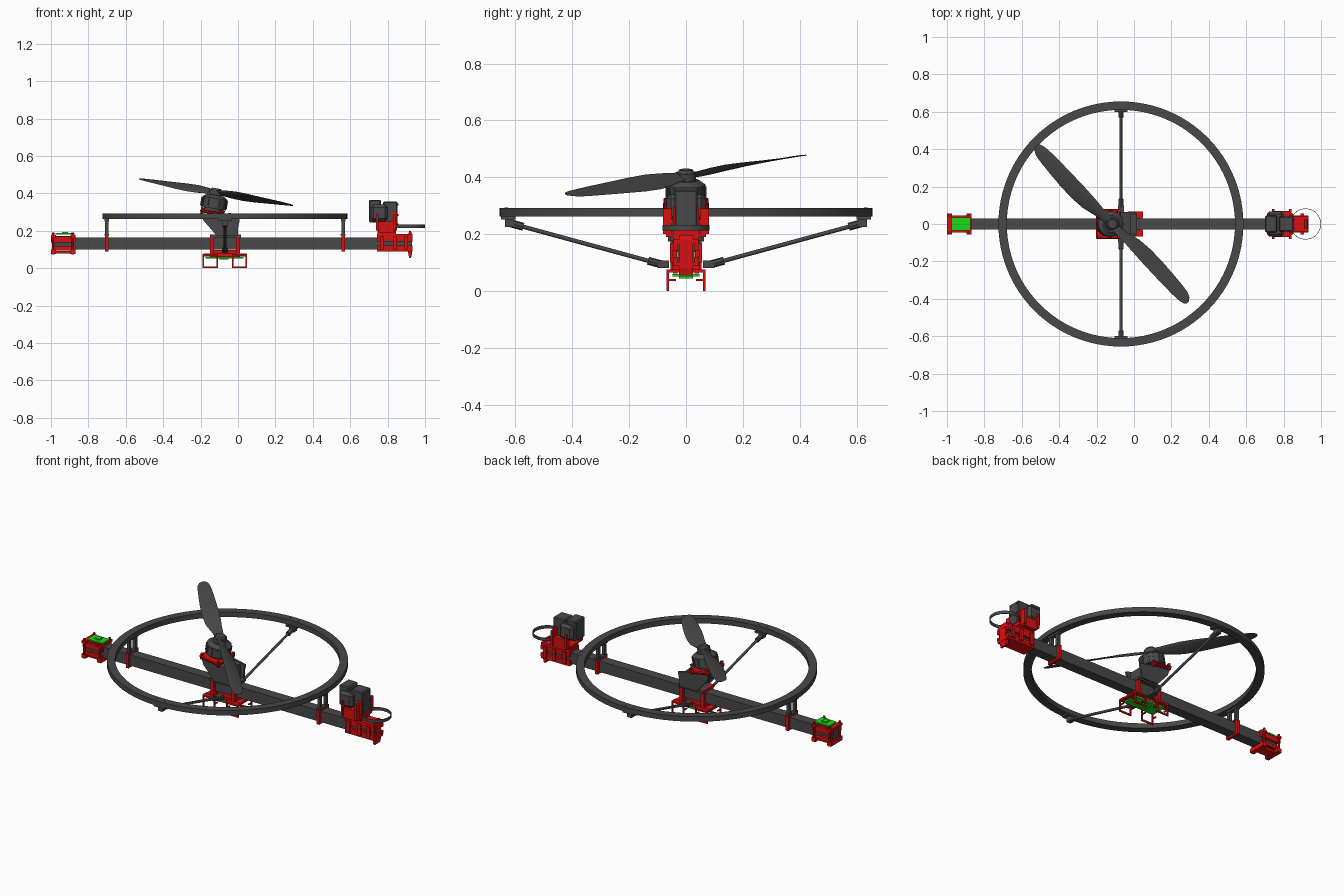
import bpy, bmesh, math
from mathutils import Vector, Matrix

if "Cube" in bpy.data.objects:
    bpy.data.objects.remove(bpy.data.objects["Cube"])


def material(name, rgb):
    m = bpy.data.materials.new(name)
    m.diffuse_color = (*rgb, 1)
    m.use_nodes = True
    m.node_tree.nodes["Principled BSDF"].inputs["Base Color"].default_value = m.diffuse_color
    return m


DARK = material("dark_grey", (0.065, 0.065, 0.065))
RED = material("red", (0.7, 0.005, 0.005))
GREEN = material("green", (0.01, 0.7, 0.01))
CX = -0.07            # ring centre
# tilted frame for the motor and propeller
TILT = Matrix.Translation((-0.118, 0, 0.405)) @ Matrix.Rotation(0.17, 4, 'Y')


def finish(name, bm, mat, frame=None, smooth=False):
    bmesh.ops.recalc_face_normals(bm, faces=bm.faces)
    me = bpy.data.meshes.new(name)
    bm.to_mesh(me)
    bm.free()
    ob = bpy.data.objects.new(name, me)
    bpy.context.collection.objects.link(ob)
    me.materials.append(mat)
    if frame is not None:
        ob.matrix_world = frame
    if smooth:
        bpy.ops.object.select_all(action='DESELECT')
        ob.select_set(True)
        bpy.context.view_layer.objects.active = ob
        bpy.ops.object.shade_smooth_by_angle(angle=math.radians(35))
    return ob


def box(name, x, y, z, mat=DARK, frame=None, bevel=0):
    bm = bmesh.new()
    bmesh.ops.create_cube(bm, size=1)
    for v in bm.verts:
        v.co = [(r[0] + r[1]) / 2 + c * (r[1] - r[0]) for c, r in zip(v.co, (x, y, z))]
    if bevel:
        bmesh.ops.bevel(bm, geom=bm.edges[:], offset=bevel, segments=1, affect='EDGES')
    return finish(name, bm, mat, frame)


def boxes_y(name, x, y, z, mat=DARK):
    for s in (-1, 1):
        box(name, x, sorted((s * y[0], s * y[1])), z, mat)


def rod(name, a, b, r, mat=DARK, r2=None, n=24, frame=None):
    a, b = Vector(a), Vector(b)
    bm = bmesh.new()
    bmesh.ops.create_cone(bm, cap_ends=True, segments=n, radius1=r, radius2=r if r2 is None else r2,
                          depth=(b - a).length)
    rot = (b - a).to_track_quat('Z', 'Y').to_matrix().to_4x4()
    bm.transform(Matrix.Translation((a + b) / 2) @ rot)
    return finish(name, bm, mat, frame, True)


def hoop(name, cx, ro, ri, z0, z1, n=96):
    bm = bmesh.new()
    prof = [(ro, z0), (ro, z1), (ri, z1), (ri, z0)]
    rows = [[bm.verts.new((cx + r * math.cos(t), r * math.sin(t), z)) for r, z in prof]
            for t in (2 * math.pi * i / n for i in range(n))]
    for i in range(n):
        for j in range(4):
            k, m = (i + 1) % n, (j + 1) % 4
            bm.faces.new((rows[i][j], rows[k][j], rows[k][m], rows[i][m]))
    return finish(name, bm, DARK, None, True)


def extrude_xz(name, pts, y0, y1, mat=DARK):
    bm = bmesh.new()
    f = bm.faces.new([bm.verts.new((x, y0, z)) for x, z in pts])
    new = bmesh.ops.extrude_face_region(bm, geom=[f])['geom']
    for v in new:
        if isinstance(v, bmesh.types.BMVert):
            v.co.y = y1
    return finish(name, bm, mat)


def beam_clamp(name, x, w=0.018, low=0.09, high=0.175):
    boxes_y(name + "_side", (x - w / 2, x + w / 2), (0.031, 0.047), (low, high), RED)
    for z in ((low, 0.1), (0.165, high)):
        box(name + "_bar", (x - w / 2, x + w / 2), (-0.047, 0.047), z, RED)


# main beam and guard ring
box("beam", (-0.99, 0.925), (-0.03, 0.03), (0.1, 0.165))
hoop("guard_ring", CX, 0.655, 0.61, 0.262, 0.292)

# ring posts and their clamps
for x in (CX - 0.632, CX + 0.632):
    beam_clamp("ring_clamp", x)
    boxes_y("ring_post", (x - 0.009, x + 0.009), (0.018, 0.038), (0.165, 0.264))
    box("ring_post_bridge", (x - 0.012, x + 0.012), (-0.045, 0.045), (0.25, 0.263))
    box("ring_post_foot", (x - 0.013, x + 0.013), (-0.04, 0.04), (0.175, 0.183))

# diagonal struts from beam to ring
for s in (-1, 1):
    a, b = Vector((CX, s * 0.09, 0.095)), Vector((CX, s * 0.615, 0.238))
    d = (b - a).normalized()
    rod("strut", a, b, 0.0075, n=12)
    rod("strut_inner_socket", a + d * 0.0, a + d * 0.045, 0.014, n=8)
    rod("strut_outer_socket", b - d * 0.045, b, 0.014, n=8)
    box("strut_inner_hinge", (CX - 0.016, CX + 0.016), sorted((s * 0.06, s * 0.1)), (0.082, 0.108))
    box("strut_ring_foot", (CX - 0.035, CX + 0.035), sorted((s * 0.6, s * 0.65)), (0.252, 0.2625))
    extra = box("strut_ring_hinge", (CX - 0.014, CX + 0.014), sorted((s * 0.605, s * 0.637)), (0.225, 0.255))
    for i in (-1, 1):
        rod("ring_bolt", (CX + i * 0.026, s * 0.632, 0.29), (CX + i * 0.026, s * 0.632, 0.294), 0.006, n=8)

# central mount: base, tapered cheeks and back wall
box("mount_base", (-0.15, 0.015), (-0.055, 0.055), (0.165, 0.18))
cheek = [(-0.115, 0.175), (0.0, 0.175), (0.0, 0.215), (0.01, 0.26), (-0.06, 0.275), (-0.2, 0.295), (-0.185, 0.255)]
for s in (-1, 1):
    extrude_xz("mount_cheek", cheek, s * 0.052, s * 0.064)
core = [(-0.1, 0.175), (-0.02, 0.175), (-0.02, 0.262), (-0.07, 0.275), (-0.19, 0.29), (-0.17, 0.25)]
extrude_xz("mount_core", core, -0.052, 0.052)
for x in (-0.14, 0.0):
    beam_clamp("mount_clamp", x, 0.022, 0.075, 0.18)

# motor on its tilted plate
box("motor_plate", (-0.068, 0.065), (-0.08, 0.08), (-0.118, -0.102), RED, TILT, 0.005)
for sx in (-1, 1):
    for sy in (-1, 1):
        rod("plate_bolt", (sx * 0.055, sy * 0.07, -0.125), (sx * 0.055, sy * 0.07, -0.09), 0.009, RED, n=8, frame=TILT)
rod("motor_foot", (0, 0, -0.102), (0, 0, -0.085), 0.05, frame=TILT)
rod("motor_can", (0, 0, -0.088), (0, 0, -0.032), 0.068, frame=TILT, n=32)
rod("motor_bell", (0, 0, -0.032), (0, 0, -0.015), 0.068, r2=0.045, frame=TILT, n=32)
for i in range(12):
    t = i * math.pi / 6
    box("motor_rib", (0.06, 0.072), (-0.006, 0.006), (-0.08, -0.038), DARK, TILT @ Matrix.Rotation(t, 4, 'Z'))
rod("propeller_hub", (0, 0, -0.016), (0, 0, 0.012), 0.036, frame=TILT)
rod("hub_cap", (0, 0, 0.012), (0, 0, 0.022), 0.03, r2=0.024, frame=TILT)

# twisted propeller blades: radius, chord, pitch, sideways sweep
STATIONS = [(0.0, 0.05, 20, 0), (0.05, 0.052, 30, 0), (0.1, 0.066, 33, 0.004), (0.17, 0.088, 29, 0.01),
            (0.25, 0.095, 24, 0.011), (0.34, 0.092, 19, 0.009), (0.43, 0.085, 15, 0.005), (0.5, 0.077, 12, 0.002),
            (0.55, 0.066, 10, 0), (0.575, 0.045, 9, -0.003), (0.587, 0.018, 8, -0.006)]
for k in range(2):
    bm = bmesh.new()
    rows = []
    for r, c, p, sweep in STATIONS:
        p = math.radians(p)
        th = 0.014 * (1 - r / 0.75)
        row = []
        for i in range(16):
            t = 2 * math.pi * i / 16
            u, w = c / 2 * math.cos(t), th / 2 * math.sin(t)
            row.append(bm.verts.new((r, sweep + u * math.cos(p) + w * math.sin(p),
                                     w * math.cos(p) - u * math.sin(p) + 0.006 * r)))
        rows.append(row)
    for a, b in zip(rows, rows[1:]):
        for i in range(16):
            j = (i + 1) % 16
            bm.faces.new((a[i], a[j], b[j], b[i]))
    bm.faces.new(rows[0])
    bm.faces.new(rows[-1])
    finish("propeller_blade", bm, DARK, TILT @ Matrix.Rotation(-math.pi / 4 + k * math.pi, 4, 'Z'), True)

# underside tray, circuit board and looped landing legs
box("circuit_board", (-0.175, 0.03), (-0.047, 0.047), (0.052, 0.06), GREEN)
box("board_chip", (-0.1, -0.05), (-0.025, 0.025), (0.045, 0.053), GREEN)
boxes_y("tray_rail", (-0.185, 0.045), (0.03, 0.045), (0.062, 0.078), RED)
box("tray_spine", (-0.15, 0.01), (-0.012, 0.012), (0.06, 0.098), RED)
for x in (-0.15, 0.01):
    box("tray_bar", (x - 0.035, x + 0.035), (-0.067, 0.067), (0.066, 0.076), RED)
for x in (-0.148, 0.008):
    for i in (-1, 1):
        xx = x + i * 0.037
        boxes_y("leg_upright", (xx - 0.004, xx + 0.004), (0.06, 0.068), (0, 0.076), RED)
        boxes_y("leg_root", (xx - 0.004, xx + 0.004), (0.035, 0.068), (0.068, 0.076), RED)
        boxes_y("leg_brace", (xx - 0.004, xx + 0.004), (0.035, 0.06), (0.036, 0.042), RED)
    boxes_y("leg_foot", (x - 0.041, x + 0.041), (0.06, 0.068), (0, 0.009), RED)

# nose clamp with a small board
boxes_y("nose_rail", (-1.0, -0.87), (0.03, 0.045), (0.138, 0.168), RED)
boxes_y("nose_lower_rail", (-0.995, -0.87), (0.03, 0.045), (0.095, 0.115), RED)
for x in (-0.987, -0.883):
    for z in ((0.076, 0.1), (0.165, 0.178)):
        box("nose_bar", (x - 0.013, x + 0.013), (-0.055, 0.055), z, RED)
    for y in (-0.047, 0.047):
        rod("nose_bolt", (x, y, 0.07 + 0.004), (x, y, 0.19), 0.007, RED, n=8)
box("nose_lower_plate", (-0.98, -0.89), (-0.03, 0.03), (0.078, 0.092), RED)
box("nose_upper_plate", (-0.98, -0.89), (-0.03, 0.03), (0.165, 0.172), RED)
box("nose_board", (-0.975, -0.875), (-0.034, 0.034), (0.179, 0.187), GREEN)
box("nose_chip", (-0.94, -0.91), (-0.015, 0.015), (0.187, 0.194), GREEN)

# tail clamp
for z in ((0.165, 0.182), (0.088, 0.101)):
    box("tail_plate", (0.742, 0.932), (-0.044, 0.044), z, RED)
boxes_y("tail_rail", (0.742, 0.932), (0.03, 0.045), (0.142, 0.167), RED)
boxes_y("tail_lower_rail", (0.742, 0.932), (0.03, 0.045), (0.1, 0.12), RED)
for x in (0.77, 0.84, 0.9):
    boxes_y("tail_lug", (x - 0.01, x + 0.01), (0.045, 0.056), (0.1, 0.17), RED)
extrude_xz("tail_end_fin", [(0.91, 0.08), (0.915, 0.055), (0.925, 0.055), (0.931, 0.08), (0.931, 0.18),
                            (0.925, 0.198), (0.915, 0.198), (0.91, 0.18)], -0.025, 0.025, RED)

# tail servo tower
box("tower_base", (0.745, 0.845), (-0.045, 0.045), (0.182, 0.2), RED)
boxes_y("tower_arm", (0.75, 0.84), (0.055, 0.07), (0.19, 0.25), RED)
for z in ((0.19, 0.2), (0.24, 0.25)):
    box("tower_shelf", (0.75, 0.84), (-0.07, 0.07), z, RED)
boxes_y("tower_flange", (0.738, 0.75), (0.05, 0.08), (0.2, 0.29), RED)
boxes_y("tower_flange", (0.83, 0.842), (0.05, 0.08), (0.2, 0.29), RED)
box("tower_front_plate", (0.825, 0.85), (-0.045, 0.045), (0.2, 0.3), RED)
box("servo_rear", (0.7, 0.765), (-0.045, 0.045), (0.245, 0.365), DARK, None, 0.006)
box("servo_side_body", (0.71, 0.8), (-0.068, 0.068), (0.25, 0.34), DARK, None, 0.015)
box("servo_front", (0.775, 0.853), (-0.04, 0.04), (0.218, 0.355), DARK, None, 0.005)
for y in (-0.025, 0.025):
    for z in (0.235, 0.285, 0.34):
        rod("servo_screw", (0.85, y, z), (0.857, y, z), 0.005, n=8)

# thin cable loop at the tail end
hoop("tail_loop", 0.917, 0.083, 0.08, 0.214, 0.233, 48)
